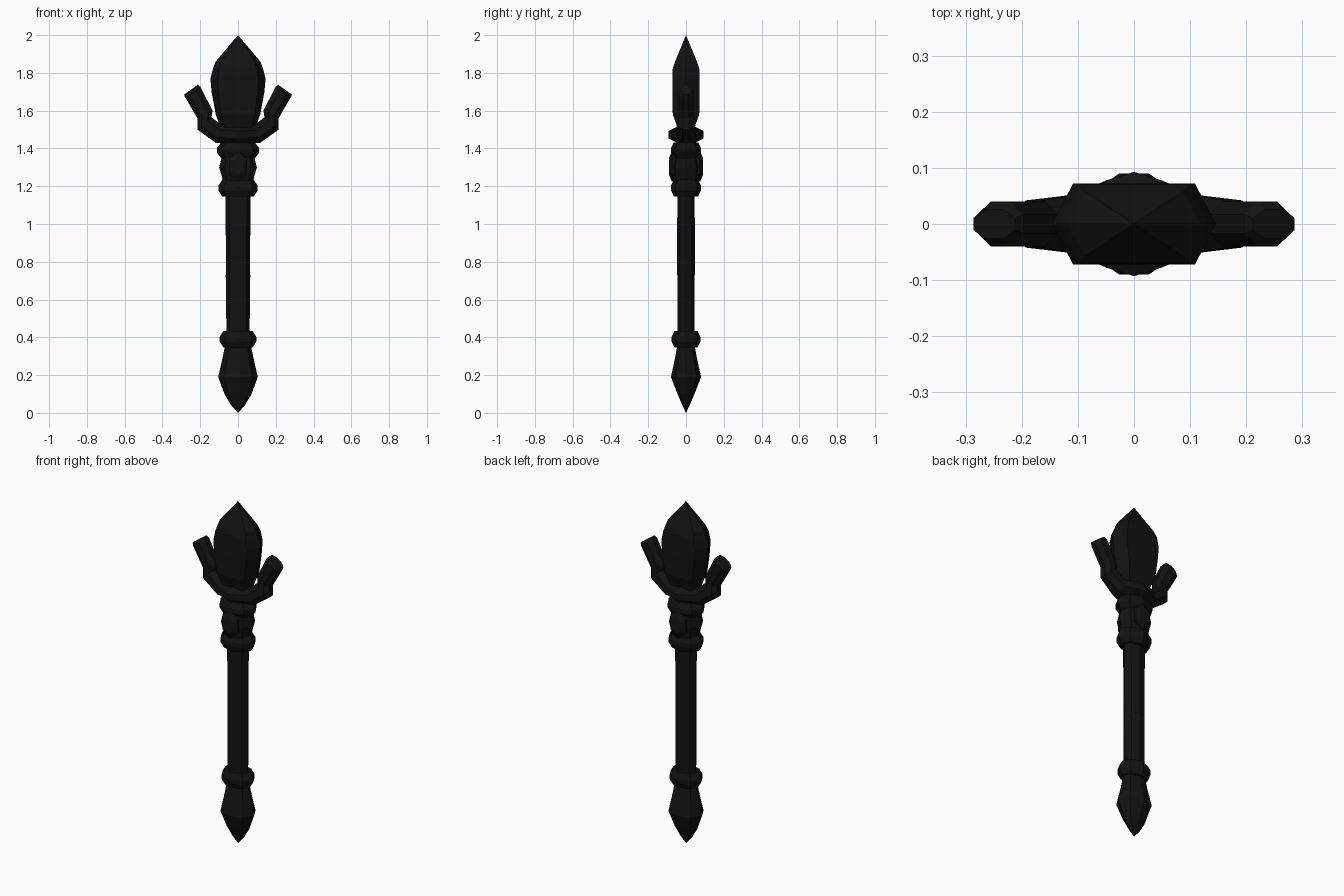
import bpy, bmesh, math

if "Cube" in bpy.data.objects:
    bpy.data.objects.remove(bpy.data.objects["Cube"])

dark = bpy.data.materials.new("dark")
dark.diffuse_color = (0.006, 0.006, 0.006, 1)
dark.use_nodes = True
dark.node_tree.nodes["Principled BSDF"].inputs["Base Color"].default_value = dark.diffuse_color


def loft(name, rings):
    """Skin a list of equal-length point loops; a single-point loop makes a tip."""
    bm = bmesh.new()
    vr = [[bm.verts.new(p) for p in r] for r in rings]
    for a, b in zip(vr, vr[1:]):
        n = max(len(a), len(b))
        for i in range(n):
            j = (i + 1) % n
            if len(a) == 1:
                bm.faces.new((a[0], b[j], b[i]))
            elif len(b) == 1:
                bm.faces.new((a[i], a[j], b[0]))
            else:
                bm.faces.new((a[i], a[j], b[j], b[i]))
    for r in (vr[0], vr[-1]):
        if len(r) > 2:
            bm.faces.new(r)
    bmesh.ops.recalc_face_normals(bm, faces=bm.faces)
    me = bpy.data.meshes.new(name)
    bm.to_mesh(me)
    bm.free()
    me.materials.append(dark)
    ob = bpy.data.objects.new(name, me)
    bpy.context.collection.objects.link(ob)
    return ob


OCT = [(math.cos(math.tau * i / 8), math.sin(math.tau * i / 8)) for i in range(8)]
HEX = [(1, 0), (0.745, 1), (-0.745, 1), (-1, 0), (-0.745, -1), (0.745, -1)]


def stack(name, profile, shape=OCT):
    """Profile of (z, half x, half y) turned into a faceted column."""
    return loft(name, [[(0, 0, z)] if rx == 0 else
                       [(rx * c, ry * s, z) for c, s in shape]
                       for z, rx, ry in profile])


# Pointed foot
stack("pommel", [(0, 0, 0), (0.04, 0.036, 0.019), (0.10, 0.072, 0.045), (0.19, 0.105, 0.08),
                 (0.29, 0.082, 0.058), (0.36, 0.068, 0.045)])

# Handle, in two slightly different lengths
stack("lower_shaft", [(0.40, 0.061, 0.046), (0.73, 0.065, 0.045)])
stack("upper_shaft", [(0.73, 0.063, 0.047), (1.18, 0.067, 0.046)])

# Bevelled rings
for name, z, h, rx, ry in (("lower_ring", 0.39, 0.043, 0.097, 0.077),
                           ("middle_ring", 1.19, 0.045, 0.104, 0.08),
                           ("upper_ring", 1.39, 0.042, 0.112, 0.08)):
    stack(name, [(z - h, rx * 0.8, ry * 0.8), (z - 0.012, rx, ry),
                 (z + 0.012, rx, ry), (z + h, rx * 0.8, ry * 0.8)])

# Bulging collar between the rings
stack("collar", [(1.22, 0.08, 0.065), (1.25, 0.085, 0.073), (1.30, 0.10, 0.08),
                 (1.36, 0.085, 0.068)])

# Pointed gems on the front and back of the collar
for name, s in (("front_gem", -1), ("back_gem", 1)):
    outline = [(0, -0.08), (0.048, -0.04), (0.048, 0.04), (0, 0.08), (-0.048, 0.04), (-0.048, -0.04)]
    loft(name, [[(x * k, s * y, 1.305 + z * k) for x, z in outline]
                for k, y in ((1, 0.055), (1, 0.075), (0.55, 0.09))])

# Pronged guard: stations of lower/outer point, upper/inner point and half depth
half = [((0.05, 1.43), (0.045, 1.52), 0.078),
        ((0.118, 1.43), (0.09, 1.525), 0.052),
        ((0.215, 1.50), (0.14, 1.565), 0.042),
        ((0.215, 1.56), (0.135, 1.60), 0.04),
        ((0.279, 1.67), (0.198, 1.725), 0.04),
        ((0.286, 1.685), (0.212, 1.738), 0.026)]
flip = [((-a[0], a[1]), (-b[0], b[1]), d) for a, b, d in reversed(half)]
stations = flip + [((0, 1.425), (0, 1.52), 0.093)] + half
T = math.cos(math.pi / 8)
rings = []
for a, b, d in stations:
    ring = []
    for i in range(8):
        t = math.tau * (i + 0.5) / 8
        u, v = math.cos(t) / T, math.sin(t) / T
        ring.append(((a[0] + b[0]) / 2 + (a[0] - b[0]) / 2 * u, d * v,
                     (a[1] + b[1]) / 2 + (a[1] - b[1]) / 2 * u))
    rings.append(ring)
loft("pronged_guard", rings)

# Large faceted crystal head
stack("crystal", [(1.47, 0.07, 0.04), (1.53, 0.10, 0.052), (1.58, 0.118, 0.07), (1.70, 0.14, 0.072),
                  (1.77, 0.146, 0.072), (1.825, 0.132, 0.07), (1.86, 0.118, 0.058), (2.0, 0, 0)], HEX)
